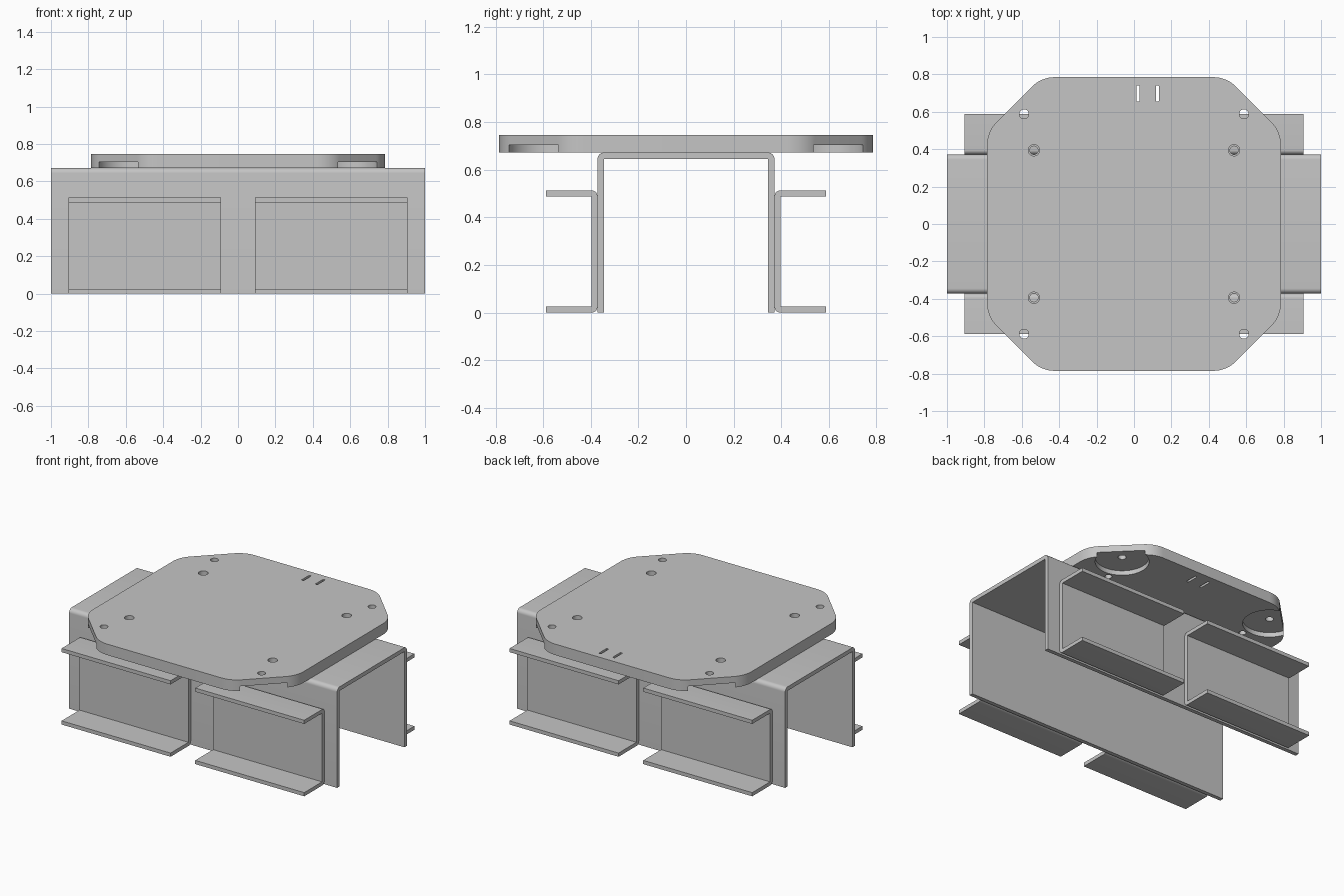
import bpy, math
from mathutils import Vector

default = bpy.data.objects.get("Cube")
if default:
    bpy.data.objects.remove(default, do_unlink=True)

steel = bpy.data.materials.new("steel grey")
steel.use_nodes = True
GREY = (0.56, 0.56, 0.56, 1)
steel.diffuse_color = GREY
steel.node_tree.nodes["Principled BSDF"].inputs["Base Color"].default_value = GREY


def rounded(corners, steps=8):
    """Turn (x, y, radius) corners into an outline with filleted corners."""
    outline = []
    for i, (x, y, r) in enumerate(corners):
        p = Vector((x, y))
        if r == 0:
            outline.append(p)
            continue
        a = (Vector(corners[i - 1][:2]) - p).normalized()
        b = (Vector(corners[(i + 1) % len(corners)][:2]) - p).normalized()
        half = math.acos(a.dot(b)) / 2
        centre = p + (a + b).normalized() * r / math.sin(half)
        start = p + a * r / math.tan(half) - centre
        end = p + b * r / math.tan(half) - centre
        sweep = math.pi - 2 * half
        for k in range(steps + 1):
            t = k / steps
            outline.append(centre + (start * math.sin((1 - t) * sweep)
                                     + end * math.sin(t * sweep)) / math.sin(sweep))
    return outline


def prism(name, outline, low, high, axis="Z"):
    """Extrude an outline along Z, or a (y, z) outline along X."""
    n = len(outline)
    verts = []
    for level in (low, high):
        for u, v in outline:
            verts.append((u, v, level) if axis == "Z" else (level, u, v))
    faces = [list(range(n))[::-1], list(range(n, 2 * n))]
    faces += [(i, (i + 1) % n, (i + 1) % n + n, i + n) for i in range(n)]
    mesh = bpy.data.meshes.new(name)
    mesh.from_pydata(verts, [], faces)
    mesh.materials.append(steel)
    obj = bpy.data.objects.new(name, mesh)
    bpy.context.collection.objects.link(obj)
    return obj


def select(obj):
    bpy.ops.object.select_all(action="DESELECT")
    obj.select_set(True)
    bpy.context.view_layer.objects.active = obj


def smooth(obj):
    select(obj)
    bpy.ops.object.shade_smooth_by_angle(angle=math.radians(30))


def cut(obj, outline, low, high):
    cutter = prism("cutter", outline, low, high)
    cutter.hide_render = True
    mod = obj.modifiers.new("cut", "BOOLEAN")
    mod.operation = "DIFFERENCE"
    mod.solver = "EXACT"
    mod.object = cutter
    select(obj)
    bpy.ops.object.modifier_apply(modifier=mod.name)
    bpy.data.objects.remove(cutter, do_unlink=True)


def circle(x, y, r, n=32):
    return [Vector((x + r * math.cos(k * math.tau / n),
                    y + r * math.sin(k * math.tau / n))) for k in range(n)]


# Main inverted U channel
W, H, T = 0.372, 0.672, 0.027
smooth(prism("main_channel", rounded([
    (-W, 0, 0), (-W + T, 0, 0), (-W + T, H - T, 0), (W - T, H - T, 0),
    (W - T, 0, 0), (W, 0, 0), (W, H, 0.028), (-W, H, 0.028)]), -1, 1, "X"))

# Four outward facing side channels
TOP, LIP, S = 0.513, 0.587, 0.025
for side, end in (("front", -1), ("back", 1)):
    profile = [(W, 0, 0.024), (LIP, 0, 0), (LIP, S, 0), (W + S, S, 0),
               (W + S, TOP - S, 0), (LIP, TOP - S, 0), (LIP, TOP, 0),
               (W, TOP, 0.024)]
    profile = [(y * end, z, r) for y, z, r in profile][::end]
    for hand, x in (("right", -0.905), ("left", 0.092)):
        smooth(prism(f"{side}_{hand}_side_channel", rounded(profile),
                     x, x + 0.813, "X"))

# Mounting plate with chamfered, rounded corners
E, C, R = 0.785, 0.495, 0.17
LOW, HIGH = H, 0.746
plate = prism("mounting_plate", rounded([
    (E, -C, R), (E, C, R), (C, E, R), (-C, E, R),
    (-E, C, R), (-E, -C, R), (-C, -E, R), (C, -E, R)]), LOW, HIGH)

# Corner pockets below, corner holes and stepped screw holes
for sx in (-1, 1):
    for sy in (-1, 1):
        cx, cy = 0.588 * sx, 0.588 * sy
        cut(plate, circle(cx, cy, 0.165, 64), LOW - 0.05, 0.703)
        cut(plate, circle(cx, cy, 0.025), LOW - 0.1, HIGH + 0.1)
        hx, hy = 0.535 * sx, 0.394 * sy
        cut(plate, circle(hx, hy, 0.022), LOW - 0.1, HIGH + 0.1)
        cut(plate, circle(hx, hy, 0.030), HIGH - 0.03, HIGH + 0.1)

# Pair of slots near the back edge
for x in (0.022, 0.125):
    cut(plate, rounded([(x - 0.008, 0.655, 0.004), (x + 0.008, 0.655, 0.004),
                        (x + 0.008, 0.74, 0.004), (x - 0.008, 0.74, 0.004)]),
        LOW - 0.1, HIGH + 0.1)
smooth(plate)
